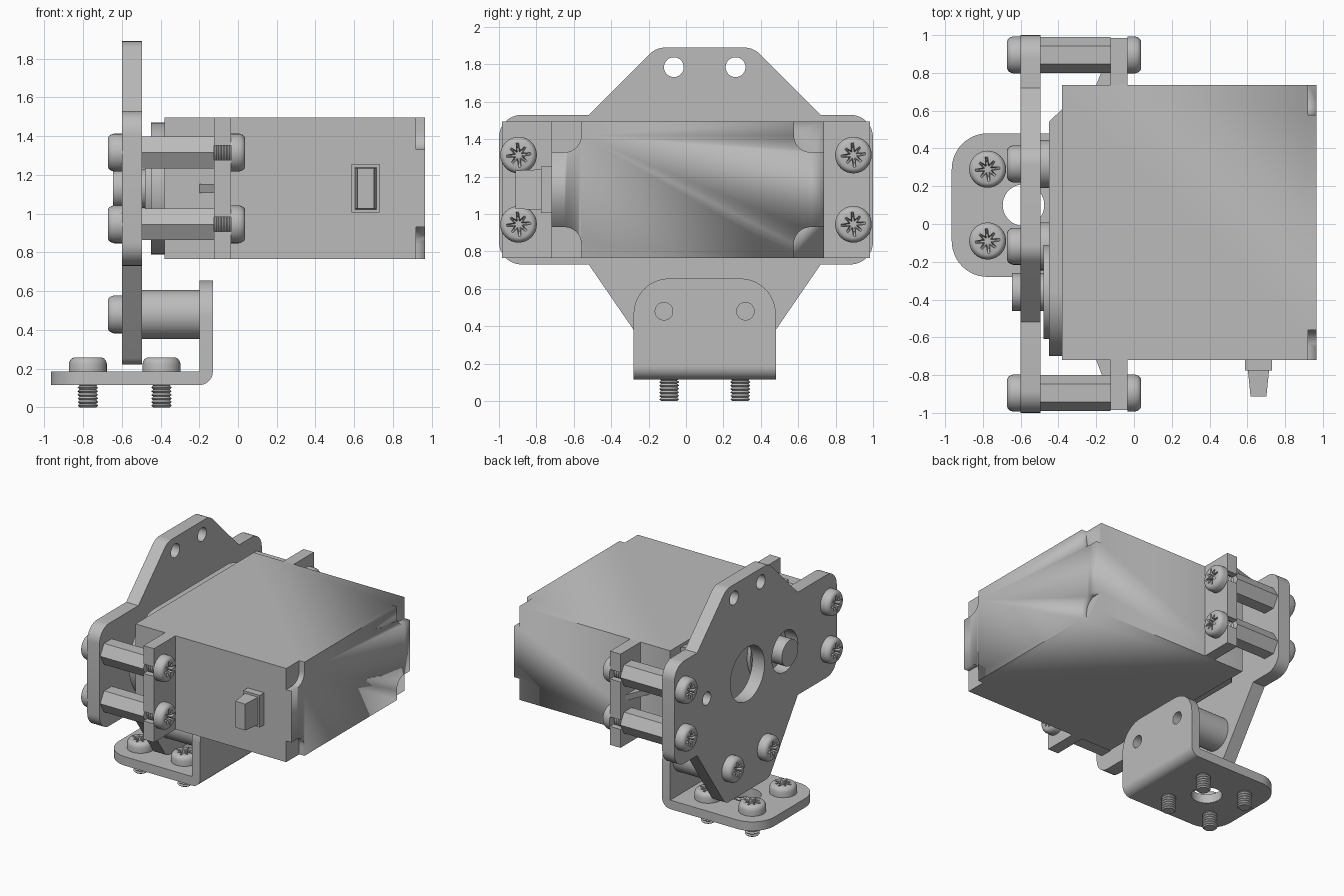
import bpy, bmesh
from math import sin, cos, pi, tau, asin
from mathutils import Vector

cube = bpy.data.objects.get("Cube")
if cube:
    bpy.data.objects.remove(cube)

GREY = (0.5, 0.5, 0.5, 1)
grey = bpy.data.materials.new("plain grey")
grey.use_nodes = True
grey.diffuse_color = GREY
grey.node_tree.nodes["Principled BSDF"].inputs["Base Color"].default_value = GREY

# (u, v, depth) to world, named by the depth axis
AXES = {
    "X": lambda u, v, w: (w, u, v),
    "Y": lambda u, v, w: (u, w, v),
    "Z": lambda u, v, w: (u, v, w),
}


def finish(name, bm):
    bmesh.ops.recalc_face_normals(bm, faces=bm.faces)
    mesh = bpy.data.meshes.new(name)
    bm.to_mesh(mesh)
    bm.free()
    mesh.materials.append(grey)
    obj = bpy.data.objects.new(name, mesh)
    bpy.context.collection.objects.link(obj)
    bpy.ops.object.select_all(action="DESELECT")
    obj.select_set(True)
    bpy.context.view_layer.objects.active = obj
    bpy.ops.object.shade_smooth_by_angle(angle=pi / 6)
    return obj


def circle(u, v, r, n=40, start=0.0):
    return [(u + r * cos(start + tau * i / n), v + r * sin(start + tau * i / n)) for i in range(n)]


def rounded(corners, steps=8):
    """Outline from (u, v, radius) corners, each blended by an arc."""
    out = []
    for i, (u, v, r) in enumerate(corners):
        p = Vector((u, v))
        if not r:
            out.append((u, v))
            continue
        a = (Vector(corners[i - 1][:2]) - p).normalized()
        b = (Vector(corners[(i + 1) % len(corners)][:2]) - p).normalized()
        half = a.angle(b) / 2
        centre = p + (a + b).normalized() * (r / sin(half))
        start = p + a * (r * cos(half) / sin(half)) - centre
        end = p + b * (r * cos(half) / sin(half)) - centre
        span = start.angle(end)
        for k in range(steps + 1):
            t = k / steps
            q = (start * sin((1 - t) * span) + end * sin(t * span)) / sin(span)
            out.append(tuple(centre + q))
    return out


def slab(name, axis, outline, lo, hi, holes=()):
    """Extrude an outline with holes from lo to hi along an axis."""
    bm = bmesh.new()
    place = AXES[axis]
    edges = []
    for loop in (outline, *holes):
        vs = [bm.verts.new(place(u, v, lo)) for u, v in loop]
        edges += [bm.edges.new((vs[i - 1], vs[i])) for i in range(len(vs))]
    if holes:
        bmesh.ops.triangle_fill(bm, edges=edges, use_beauty=True)
    else:
        bm.faces.new(vs)
    ext = bmesh.ops.extrude_face_region(bm, geom=bm.faces[:])
    moved = [g for g in ext["geom"] if isinstance(g, bmesh.types.BMVert)]
    bmesh.ops.translate(bm, verts=moved, vec=place(0, 0, hi - lo))
    return finish(name, bm)


def rect(u0, v0, u1, v1):
    return [(u0, v0), (u1, v0), (u1, v1), (u0, v1)]


def lathe(name, rings, n, pos, direction):
    """Stack rings of (height, radius function) along a direction."""
    bm = bmesh.new()
    rows = [[bm.verts.new((r(i) * cos(tau * i / n), r(i) * sin(tau * i / n), h)) for i in range(n)]
            for h, r in rings]
    for a, b in zip(rows, rows[1:]):
        for i in range(n):
            bm.faces.new((a[i - 1], a[i], b[i], b[i - 1]))
    bm.faces.new(rows[0])
    bm.faces.new(rows[-1])
    turn = Vector(direction).to_track_quat("Z", "Y").to_matrix().to_4x4()
    bmesh.ops.transform(bm, matrix=turn, verts=bm.verts)
    bmesh.ops.translate(bm, verts=bm.verts, vec=pos)
    return finish(name, bm)


def const(r):
    return lambda i: r


def star(scale):
    arms = (.066, .066, .03, .03, .055, .055, .03, .03)
    return lambda i: arms[i % 8] * scale


def screw(name, pos, direction, shank=0.0):
    """Pan head with a star recess, plus a ridged shank behind the seat."""
    head = [(0, .098), (.04, .098), (.056, .093), (.067, .084), (.072, .073)]
    rings = [(h, const(r)) for h, r in head] + [(.072, star(1)), (.04, star(.6))]
    lathe(name + "_head", rings, 32, pos, direction)
    if shank:
        turns = round(shank / .018)
        ridges = [(-shank + shank * k / (2 * turns), const(.053 if k % 2 else .043))
                  for k in range(2 * turns + 1)]
        lathe(name + "_thread", ridges, 20, pos, direction)


# Mounting plate
MID = 0.1
SHAFT_Y, AXIS_Z = -0.36, 1.13
plate = rounded([
    (-.17, .22, .08), (-.52, .73, 0), (-1, .73, .12), (-1, 1.53, .12), (-.52, 1.53, 0),
    (-.16, 1.89, .12), (.36, 1.89, .12), (.72, 1.53, 0), (1, 1.53, .12), (1, .73, .12),
    (.72, .73, 0), (.37, .22, .08)])
slab("mounting_plate", "X", plate, -.6, -.495, [
    circle(-.065, 1.785, .053), circle(.265, 1.785, .053), circle(MID, AXIS_Z, .21),
    circle(SHAFT_Y, AXIS_Z, .16), circle(.6, AXIS_Z, .05)])

# Servo body with rounded notches in its far corners
Y0, Y1, Z0, Z1 = -.72, .737, .765, 1.495
body = slab("servo_body", "X", rect(Y0, Z0, Y1, Z1), -.38, .965)
for y, sy in ((Y0, 1), (Y1, -1)):
    for z, sz in ((Z0, 1), (Z1, -1)):
        a, b, c, d = y - .1 * sy, y + .16 * sy, z - .1 * sz, z + .165 * sz
        cutter = slab("notch_cutter", "X", rounded([(a, c, 0), (b, c, 0), (b, d, .09), (a, d, 0)]), .92, 1.1)
        cutter.hide_render = True
        bpy.context.view_layer.objects.active = body
        mod = body.modifiers.new("notch", "BOOLEAN")
        mod.operation, mod.solver, mod.object = "DIFFERENCE", "EXACT", cutter
        bpy.ops.object.modifier_apply(modifier=mod.name)
        bpy.data.objects.remove(cutter)

# Gear cover, output boss and shaft
slab("gear_cover", "Z", [(-.38, SHAFT_Y), (-.38, .61), (-.45, .54), (-.45, SHAFT_Y)], .79, 1.47)
for name, r, lo, hi in (("gear_disc", .34, -.45, -.38), ("boss_ring", .25, -.48, -.45),
                        ("output_shaft", .1, -.645, -.48)):
    slab(name, "X", circle(SHAFT_Y, AXIS_Z, r, 64), lo, hi)

# Mounting ears with keyhole slots, ribs, hex spacers and screws
SCREW_Y, ROWS = .895, (.945, 1.315)
GAP, BORE = .037, .056
for side, tag in ((1, "back"), (-1, "front")):
    inner = Y1 if side > 0 else -Y0
    ear = [(inner, Z0), (.985, Z0)]
    for z in ROWS:
        a = asin(GAP / BORE)
        arc = [-a - (tau - 2 * a) * k / 20 for k in range(21)]
        ear += [(.985, z - GAP)] + [(SCREW_Y + BORE * cos(t), z + BORE * sin(t)) for t in arc] + [(.985, z + GAP)]
    ear += [(.985, Z1), (inner, Z1)]
    slab(tag + "_ear", "X", [(y * side, z) for y, z in ear], -.125, -.035)
    rib = [(-.2, inner * side), (-.125, inner * side), (-.125, .92 * side)]
    slab(tag + "_rib", "Z", rib, 1.107, 1.153)
    for z in ROWS:
        slab(tag + "_hex_spacer", "X", circle(SCREW_Y * side, z, .095, 6), -.495, -.125)
        screw(tag + "_ear_screw", (-.035, SCREW_Y * side, z), (1, 0, 0), .1)
        screw(tag + "_plate_screw", (-.6, SCREW_Y * side, z), (-1, 0, 0))

# Angle bracket
B0, B1 = MID - .38, MID + .38
PIVOTS = (MID - .218, MID + .218)
upright = rounded([(B0, .185, 0), (B0, .655, .19), (B1, .655, .19), (B1, .185, 0)], 12)
slab("bracket_upright", "X", upright, -.2, -.13, [circle(y, .48, .047) for y in PIVOTS])
foot = rounded([(-.2, B0, 0), (-.965, B0, .19), (-.965, B1, .19), (-.2, B1, 0)], 12)
slab("bracket_foot", "Z", foot, .115, .185, [circle(-.585, MID, .11)])
bend = [(-.2, .185)] + [(-.2 + .07 * sin(t * pi / 24), .185 - .07 * cos(t * pi / 24)) for t in range(13)]
slab("bracket_bend", "Y", bend, B0, B1)

# Bracket spacers and screws
for y in PIVOTS:
    slab("round_spacer", "X", circle(y, .48, .127), -.495, -.2)
    screw("spacer_screw", (-.6, y, .48), (-1, 0, 0))
for x in (-.775, -.395):
    for y in (MID - .19, MID + .19):
        screw("foot_screw", (x, y, .185), (0, 0, 1), .185)

# Cable plug on the front end
slab("plug_collar", "Y", rect(.587, 1.005, .73, 1.255), -.775, Y0)
plug = slab("cable_plug", "Y", rect(.603, 1.022, .715, 1.238), -.912, -.775)
for v in plug.data.vertices:
    if v.co.y < -.9:
        v.co.x = .659 + (v.co.x - .659) * .75
        v.co.z = AXIS_Z + (v.co.z - AXIS_Z) * .95
